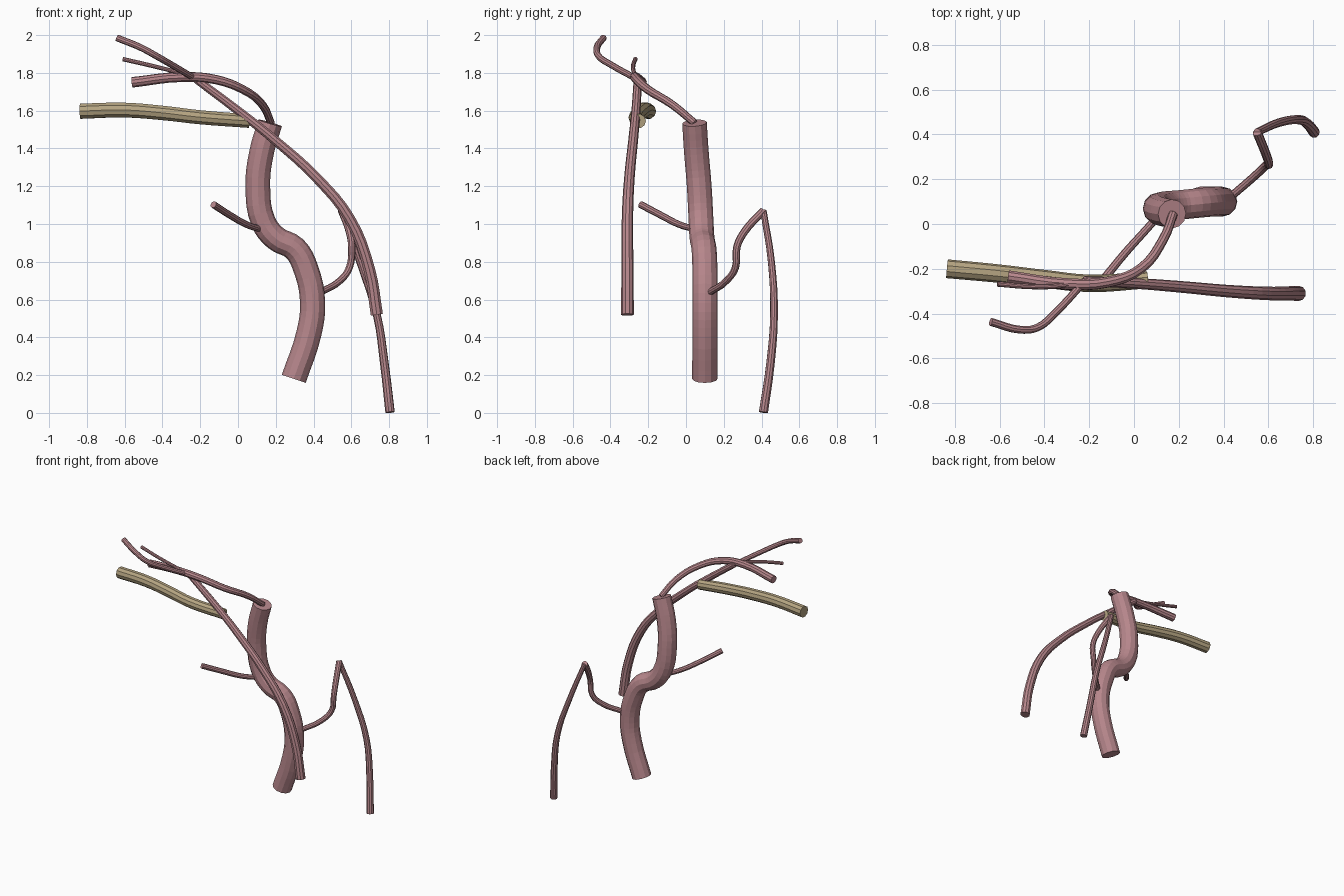
import bpy


def material(name, rgb):
    m = bpy.data.materials.new(name)
    m.diffuse_color = (*rgb, 1)
    return m


bark = material("pink_bark", (0.47, 0.24, 0.26))
tan = material("tan_bark", (0.46, 0.37, 0.22))


def tube(name, points, r0, r1, mat=bark, res=3):
    """Capped tapered tube through the points, radius r0 to r1."""
    cu = bpy.data.curves.new(name, 'CURVE')
    cu.dimensions = '3D'
    cu.bevel_depth = 1
    cu.bevel_resolution = res
    cu.resolution_u = 4
    cu.use_fill_caps = True
    sp = cu.splines.new('BEZIER')
    sp.bezier_points.add(len(points) - 1)
    for i, (bp, p) in enumerate(zip(sp.bezier_points, points)):
        bp.co = p
        bp.handle_left_type = bp.handle_right_type = 'AUTO'
        bp.radius = r0 + (r1 - r0) * i / (len(points) - 1)
    cu.materials.append(mat)
    ob = bpy.data.objects.new(name, cu)
    bpy.context.collection.objects.link(ob)
    bpy.ops.object.select_all(action='DESELECT')
    ob.select_set(True)
    bpy.context.view_layer.objects.active = ob
    bpy.ops.object.convert(target='MESH')
    bpy.ops.object.shade_flat()


# Main stem with its S-bend
tube("trunk", [(.295, .1, .18), (.375, .1, .42), (.395, .1, .58), (.36, .1, .76),
               (.30, .095, .87), (.20, .085, .925), (.135, .08, 1.01),
               (.105, .07, 1.2), (.125, .055, 1.38), (.17, .045, 1.535)], .067, .065, res=4)

# Arched branch from the trunk top
tube("top_branch", [(.175, .045, 1.535), (.13, -.07, 1.63), (.03, -.2, 1.71),
                    (-.12, -.26, 1.765), (-.3, -.268, 1.778), (-.56, -.235, 1.75)], .02, .028)

# Long drooping branch at the front
tube("long_branch", [(.735, -.31, .52), (.695, -.31, .76), (.59, -.31, 1.03),
                     (.42, -.3, 1.24), (.2, -.28, 1.44), (0, -.265, 1.6),
                     (-.22, -.255, 1.765)], .034, .022)

# Thin twigs at the upper left
tube("upper_twig", [(-.22, -.255, 1.765), (-.35, -.395, 1.842), (-.43, -.462, 1.888),
                    (-.51, -.472, 1.932), (-.64, -.437, 1.985)], .017, .018)
tube("side_twig", [(-.22, -.255, 1.765), (-.32, -.275, 1.802), (-.45, -.28, 1.836),
                   (-.61, -.268, 1.873)], .011, .012)

# Short twig from the trunk middle
tube("middle_twig", [(.13, .06, .97), (.05, -.03, .995), (-.04, -.13, 1.045),
                     (-.13, -.24, 1.103)], .017, .019)

# Rear right branch: rises, then bends sharply to the ground
tube("rear_branch_rise", [(.43, .12, .635), (.54, .215, .70), (.59, .262, .77),
                          (.602, .27, .88), (.59, .31, .96), (.55, .41, 1.07)], .018, .021)
tube("rear_branch_fall", [(.55, .41, 1.07), (.645, .452, .8), (.735, .466, .52),
                          (.775, .447, .26), (.805, .41, .003)], .017, .025)

# Tan branch
tube("tan_branch", [(.06, -.25, 1.545), (-.2, -.265, 1.565), (-.4, -.245, 1.588),
                    (-.6, -.222, 1.603), (-.835, -.2, 1.597)], .038, .042, tan)
